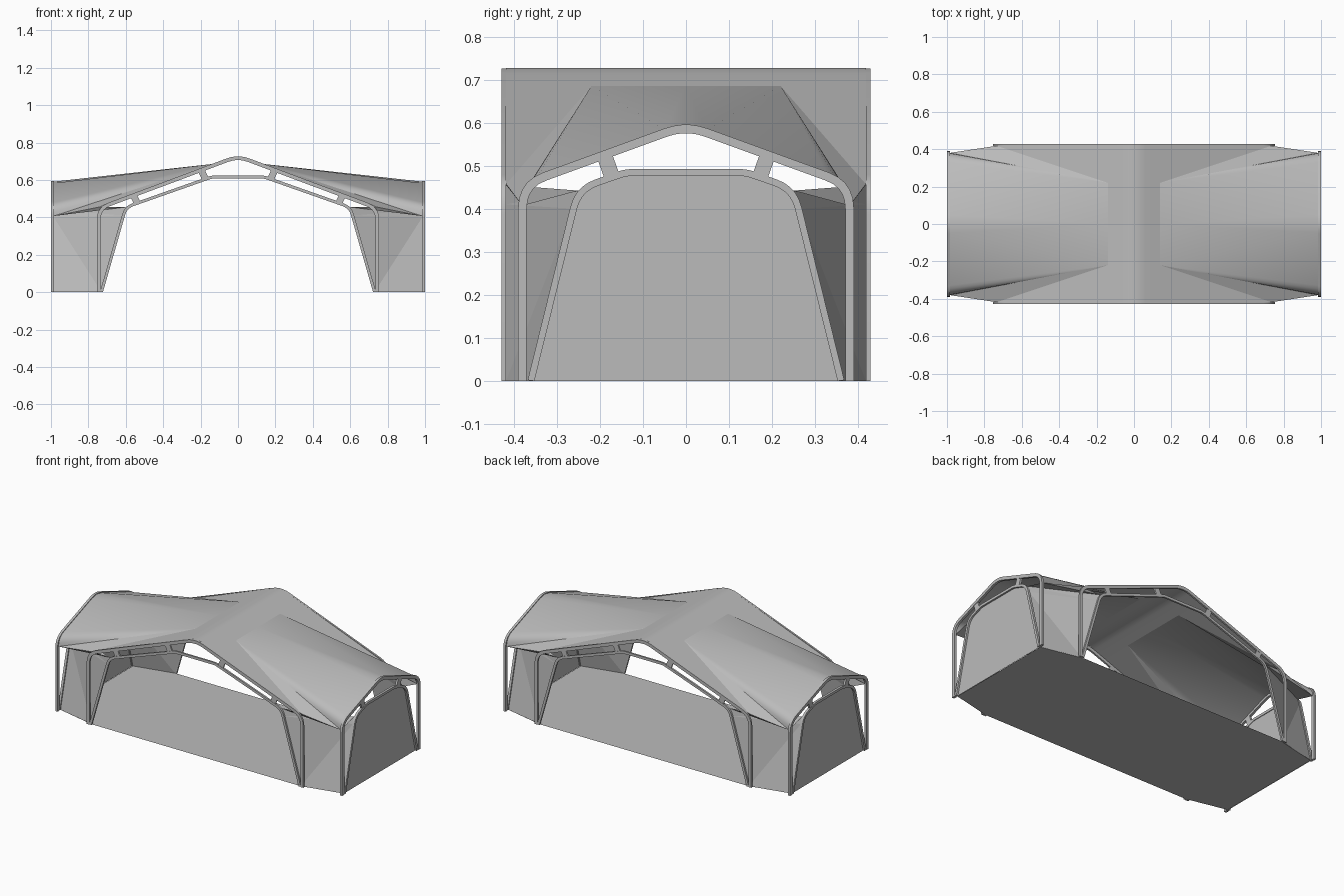
import bpy, bmesh
from mathutils import Vector

cube = bpy.data.objects.get("Cube")
if cube:
    bpy.data.objects.remove(cube, do_unlink=True)

grey = bpy.data.materials.new("grey")
grey.use_nodes = True
grey.diffuse_color = (0.5, 0.5, 0.5, 1)
grey.node_tree.nodes["Principled BSDF"].inputs["Base Color"].default_value = (0.5, 0.5, 0.5, 1)

END_X, SIDE_Y = 0.985, 0.418      # planes of the end and side arches


def build(name, faces, mirror, smooth=False):
    """Mesh from faces given as point lists, mirrored on the named axes."""
    bm = bmesh.new()
    for f in faces:
        bm.faces.new([bm.verts.new(p) for p in f])
    bmesh.ops.remove_doubles(bm, verts=bm.verts, dist=0.0005)
    bmesh.ops.recalc_face_normals(bm, faces=bm.faces)
    mesh = bpy.data.meshes.new(name)
    bm.to_mesh(mesh)
    bm.free()
    mesh.materials.append(grey)
    ob = bpy.data.objects.new(name, mesh)
    bpy.context.collection.objects.link(ob)
    if mirror:
        mod = ob.modifiers.new("mirror", "MIRROR")
        mod.use_axis = ["X" in mirror, "Y" in mirror, False]
    if smooth:
        bpy.ops.object.select_all(action="DESELECT")
        bpy.context.view_layer.objects.active = ob
        ob.select_set(True)
        bpy.ops.object.shade_smooth_by_angle(angle=0.5)
    return ob


def rounded(pts, radii, steps=5):
    """Replace the corners of a 2D path with short curves."""
    pts = [Vector(p) for p in pts]
    out = [pts[0]]
    for a, b, c, r in zip(pts, pts[1:], pts[2:], radii):
        p, q = b + (a - b).normalized() * r, b + (c - b).normalized() * r
        for i in range(steps + 1):
            t = i / steps
            out.append(p * (1 - t) ** 2 + b * 2 * t * (1 - t) + q * t * t)
    return out + [pts[-1]]


def symmetric(half):
    return [(-u, v) for u, v in reversed(half) if u] + list(half)


def bar(path, width, depth, place):
    """Faces of a flat bar that follows a 2D path."""
    rings = []
    for i, p in enumerate(path):
        prev = (p - path[i - 1]).normalized() if i else None
        nxt = (path[i + 1] - p).normalized() if i + 1 < len(path) else None
        d = ((prev or Vector((0, 0))) + (nxt or Vector((0, 0)))).normalized()
        n = Vector((-d.y, d.x)) * width / 2
        n /= max(0.5, d.dot(nxt or prev))
        ring = []
        for q, w in ((p + n, 0), (p - n, 0), (p - n, depth), (p + n, depth)):
            ring.append(place(q.x, max(q.y, 0), w))
        rings.append(ring)
    faces = [rings[0], rings[-1]]
    for a, b in zip(rings, rings[1:]):
        for k in range(4):
            j = (k + 1) % 4
            faces.append([a[k], a[j], b[j], b[k]])
    return faces


def on_side(u, v, w=0):
    return (u, SIDE_Y + w, v)


def on_end(u, v, w=0):
    return (END_X + w, u, v)


# Arch paths
side_outer = rounded(symmetric([(0, 0.727), (0.745, 0.448), (0.745, 0)]), (0.06, 0.06, 0.06))
side_inner = rounded(symmetric([(0.14, 0.616), (0.6, 0.454), (0.73, 0)]), (0.04, 0.02, 0.02, 0.04))
end_outer = rounded(symmetric([(0, 0.594), (0.38, 0.456), (0.38, 0)]), (0.055, 0.05, 0.055))
end_inner = rounded(symmetric([(0.14, 0.484), (0.25, 0.446), (0.36, 0)]), (0.045, 0.015, 0.015, 0.045))

# Arch frames, front and back, left and right
for label, place, mirror, depth, outer, inner, ties in (
        ("side", on_side, "Y", 0.011, side_outer, side_inner,
         [((0.175, 0.605), (0.195, 0.65)), ((0.54, 0.477), (0.557, 0.515))]),
        ("end", on_end, "X", 0.015, end_outer, end_inner,
         [((0.172, 0.475), (0.189, 0.522))])):
    build(label + "_outer_arch", bar(outer, 0.02, depth, place), mirror, True)
    build(label + "_inner_arch", bar(inner, 0.016, depth, place), mirror, True)
    tie_faces = []
    for a, b in ties:
        tie_faces += bar([Vector(a), Vector(b)], 0.036, depth * 0.9, place)
    build(label + "_arch_ties", tie_faces, "XY")

# Ridge strip over the main span
ridge = [(0, 0.727), (0.03, 0.725), (0.06, 0.715), (0.1, 0.7), (0.14, 0.685)]
ridge_faces = []
for (x0, z0), (x1, z1) in zip(ridge, ridge[1:]):
    for y0, y1 in ((0, 0.22), (0.22, SIDE_Y)):
        ridge_faces.append([(x0, y0, z0), (x1, y0, z1), (x1, y1, z1), (x0, y1, z0)])
build("ridge_roof", ridge_faces, "XY", True)

# Sloping panels beside the side arches
hub = (0.14, 0.22, 0.685)
valley_end = (0.735, SIDE_Y, 0.457)
build("side_roof_panel", [[hub, (0.14, SIDE_Y, 0.685), valley_end]], "XY")

# Wing roofs fanning out from the hub to the end arches
edge = [on_end(p.x, p.y + 0.006) for p in end_outer if p.x > -0.001 and p.y > 0.3]
crown = [p for p in edge if p[1] < 0.06]
flank = [p for p in edge if p[1] > 0.04]
wing = [[(0.14, 0, 0.685), hub, crown[-1], on_end(0, crown[0][2])]]
wing += [[hub, a, b] for a, b in zip(flank, flank[1:])]
wing.append([hub, flank[-1], valley_end])
top = [on_end(0, crown[0][2])] + crown
wing += [[crown[-1], a, b] for a, b in zip(top[:-2], top[1:-1])
         if (Vector(a) - Vector(b)).length > 0.001]
build("wing_roof", wing, "XY", True)

# Corner walls between the inner legs, with the eave soffit above
side_leg = [on_side(u, v) for u, v in ((0.73, 0), (0.613, 0.41), (0.6, 0.455))]
end_leg = [on_end(u, v) for u, v in ((0.36, 0), (0.262, 0.4), (0.25, 0.442))]
walls = []
for i in range(2):
    a, b, c, d = side_leg[i], end_leg[i], end_leg[i + 1], side_leg[i + 1]
    walls += [[a, b, c], [a, c, d]]
build("corner_wall", walls, "XY")
build("eave_soffit", [[side_leg[-1], end_leg[-1], flank[-1]],
                      [side_leg[-1], flank[-1], valley_end]], "XY")

# End walls filling the inner end arches
build("end_wall", [[on_end(p.x, p.y, 0.004) for p in end_inner]], "X")

# Floor sheet
quarter = [(0.985, 0.36), (0.73, SIDE_Y)]
outline = quarter + [(-x, y) for x, y in reversed(quarter)]
outline += [(-x, -y) for x, y in outline]
build("floor", [[(x, y, z) for x, y in outline] for z in (0, 0.002)], "")
